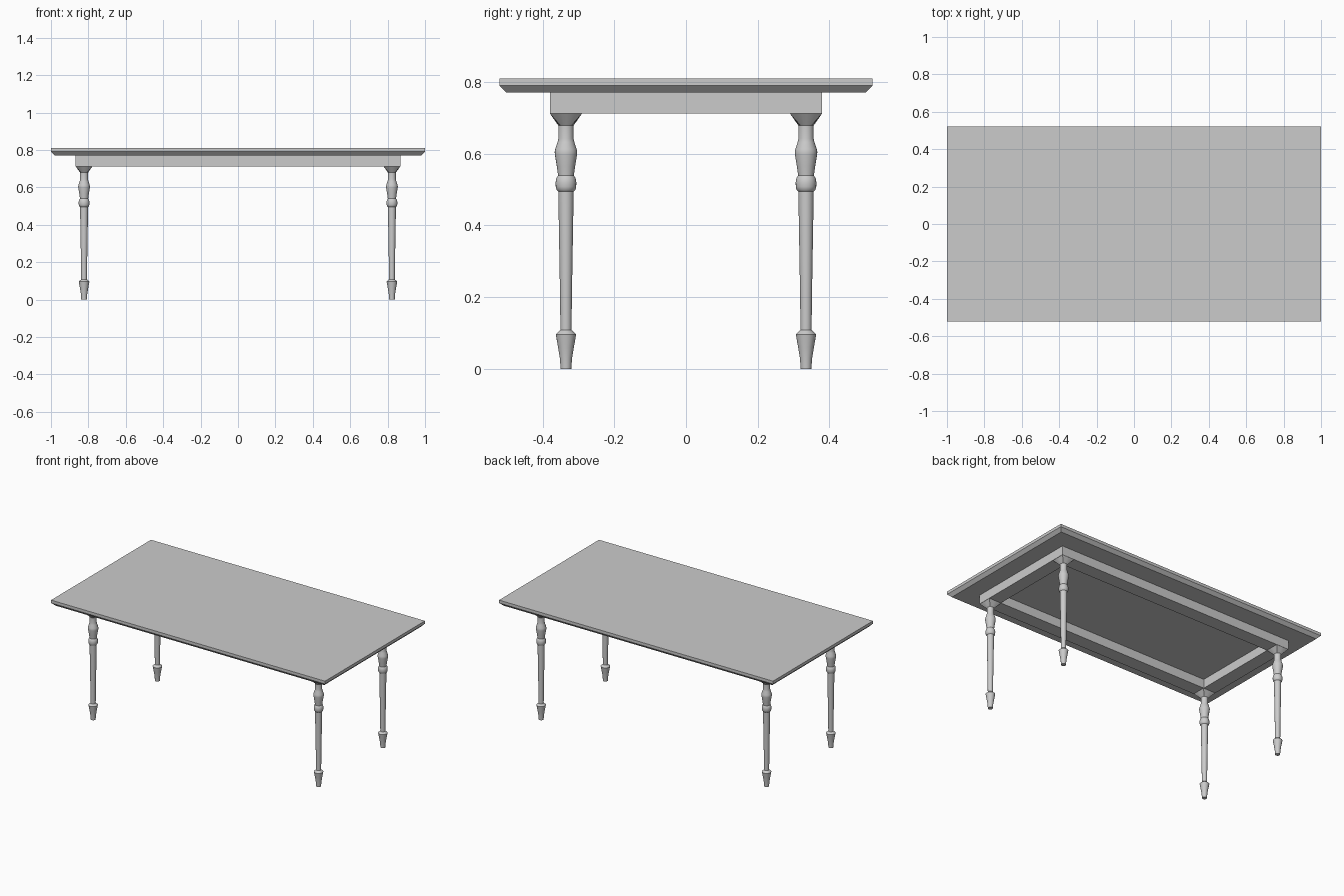
import bpy, bmesh
from math import cos, sin, pi

if "Cube" in bpy.data.objects:
    bpy.data.objects.remove(bpy.data.objects["Cube"])

SIDES = 24


def finish(name, bm, smooth=False):
    bmesh.ops.recalc_face_normals(bm, faces=bm.faces[:])
    mesh = bpy.data.meshes.new(name)
    bm.to_mesh(mesh)
    bm.free()
    ob = bpy.data.objects.new(name, mesh)
    bpy.context.collection.objects.link(ob)
    if smooth:
        bpy.ops.object.select_all(action='DESELECT')
        ob.select_set(True)
        bpy.context.view_layer.objects.active = ob
        bpy.ops.object.shade_smooth_by_angle(angle=0.6)
    return ob


def rect_ring(bm, hx, hy, z):
    return [bm.verts.new((sx * hx, sy * hy, z))
            for sx, sy in ((-1, -1), (1, -1), (1, 1), (-1, 1))]


def bridge(bm, a, b):
    n = len(a)
    for i in range(n):
        j = (i + 1) % n
        bm.faces.new((a[i], a[j], b[j], b[i]))


# Table top with chamfered underside edge
bm = bmesh.new()
rings = [rect_ring(bm, *r) for r in
         ((0.98, 0.501, 0.771), (1.0, 0.521, 0.791), (1.0, 0.521, 0.81))]
for a, b in zip(rings, rings[1:]):
    bridge(bm, a, b)
bm.faces.new(rings[0])
bm.faces.new(rings[-1])
finish("table_top", bm)

# Apron: hollow rectangular frame
bm = bmesh.new()
rings = [rect_ring(bm, *r) for r in
         ((0.869, 0.38, 0.712), (0.869, 0.38, 0.771),
          (0.78, 0.29, 0.771), (0.78, 0.29, 0.712))]
for i in range(4):
    bridge(bm, rings[i], rings[(i + 1) % 4])
finish("apron", bm)

# Turned leg profile: (radius, height)
PROFILE = [(0.015, 0), (0.017, 0.03), (0.022, 0.06), (0.0285, 0.096),
           (0.0155, 0.108), (0.0165, 0.2), (0.0215, 0.495), (0.026, 0.499),
           (0.0285, 0.508), (0.029, 0.52), (0.027, 0.532), (0.022, 0.539),
           (0.0255, 0.565), (0.031, 0.597), (0.0315, 0.605), (0.03, 0.613),
           (0.0235, 0.632), (0.021, 0.643), (0.0215, 0.679)]


def leg(name, x, y):
    bm = bmesh.new()
    angles = [2 * pi * i / SIDES for i in range(SIDES)]
    rings = [[bm.verts.new((x + r * cos(a), y + r * sin(a), z)) for a in angles]
             for r, z in PROFILE]
    # Square collar at the top, lofted from the round neck
    square = []
    for a in angles:
        k = 0.0445 / max(abs(cos(a)), abs(sin(a)))
        square.append(bm.verts.new((x + k * cos(a), y + k * sin(a), 0.712)))
    rings.append(square)
    for a, b in zip(rings, rings[1:]):
        bridge(bm, a, b)
    bm.faces.new(rings[0])
    bm.faces.new(rings[-1])
    finish(name, bm, smooth=True)


for sx, side in ((-1, "left"), (1, "right")):
    for sy, end in ((-1, "front"), (1, "back")):
        leg(f"{end}_{side}_leg", sx * 0.823, sy * 0.335)
